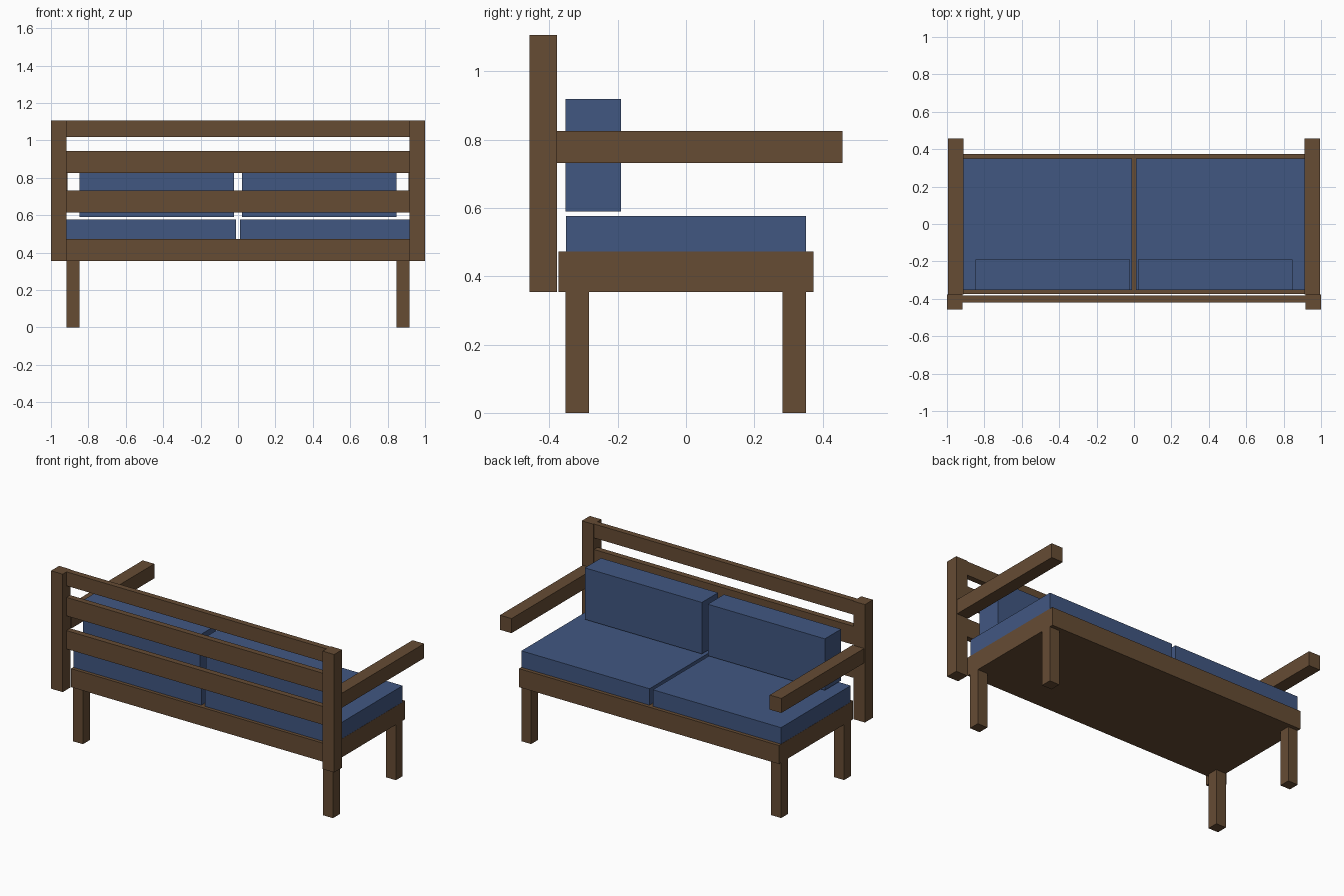
import bpy
import bmesh
from mathutils import Vector

if "Cube" in bpy.data.objects:
    bpy.data.objects.remove(bpy.data.objects["Cube"])


def material(name, rgb):
    m = bpy.data.materials.new(name)
    m.diffuse_color = (*rgb, 1.0)
    m.use_nodes = True
    m.node_tree.nodes["Principled BSDF"].inputs["Base Color"].default_value = m.diffuse_color
    return m


WOOD = material("brown wood", (0.133, 0.072, 0.034))
FABRIC = material("blue fabric", (0.053, 0.095, 0.222))


def box(name, x, y, z, mat):
    """Box from (min, max) ranges on each axis."""
    bm = bmesh.new()
    bmesh.ops.create_cube(bm, size=1.0)
    size = Vector([r[1] - r[0] for r in (x, y, z)])
    centre = Vector([(r[0] + r[1]) / 2 for r in (x, y, z)])
    for v in bm.verts:
        v.co = v.co * size
    mesh = bpy.data.meshes.new(name)
    bm.to_mesh(mesh)
    bm.free()
    mesh.materials.append(mat)
    ob = bpy.data.objects.new(name, mesh)
    ob.location = centre
    bpy.context.collection.objects.link(ob)
    return ob


def pair(name, x, y, z, mat):
    """The same box on the right and on the left."""
    box("right_" + name, x, y, z, mat)
    box("left_" + name, (-x[1], -x[0]), y, z, mat)


# Seat frame
box("seat_frame", (-0.918, 0.918), (-0.374, 0.374), (0.354, 0.472), WOOD)

# Legs
for name, y in (("back_leg", (-0.353, -0.284)), ("front_leg", (0.282, 0.351))):
    pair(name, (0.848, 0.918), y, (0.0, 0.354), WOOD)

# Back posts and arm rests
pair("back_post", (0.918, 1.0), (-0.458, -0.377), (0.354, 1.107), WOOD)
pair("arm_rest", (0.912, 0.994), (-0.377, 0.458), (0.732, 0.825), WOOD)

# Back slats
for i, z in enumerate(((0.615, 0.732), (0.826, 0.944), (1.018, 1.107))):
    box(f"back_slat_{i + 1}", (-0.918, 0.918), (-0.419, -0.382), z, WOOD)

# Cushions
pair("seat_cushion", (0.012, 0.917), (-0.352, 0.351), (0.472, 0.577), FABRIC)
pair("back_cushion", (0.021, 0.848), (-0.353, -0.19), (0.59, 0.919), FABRIC)
